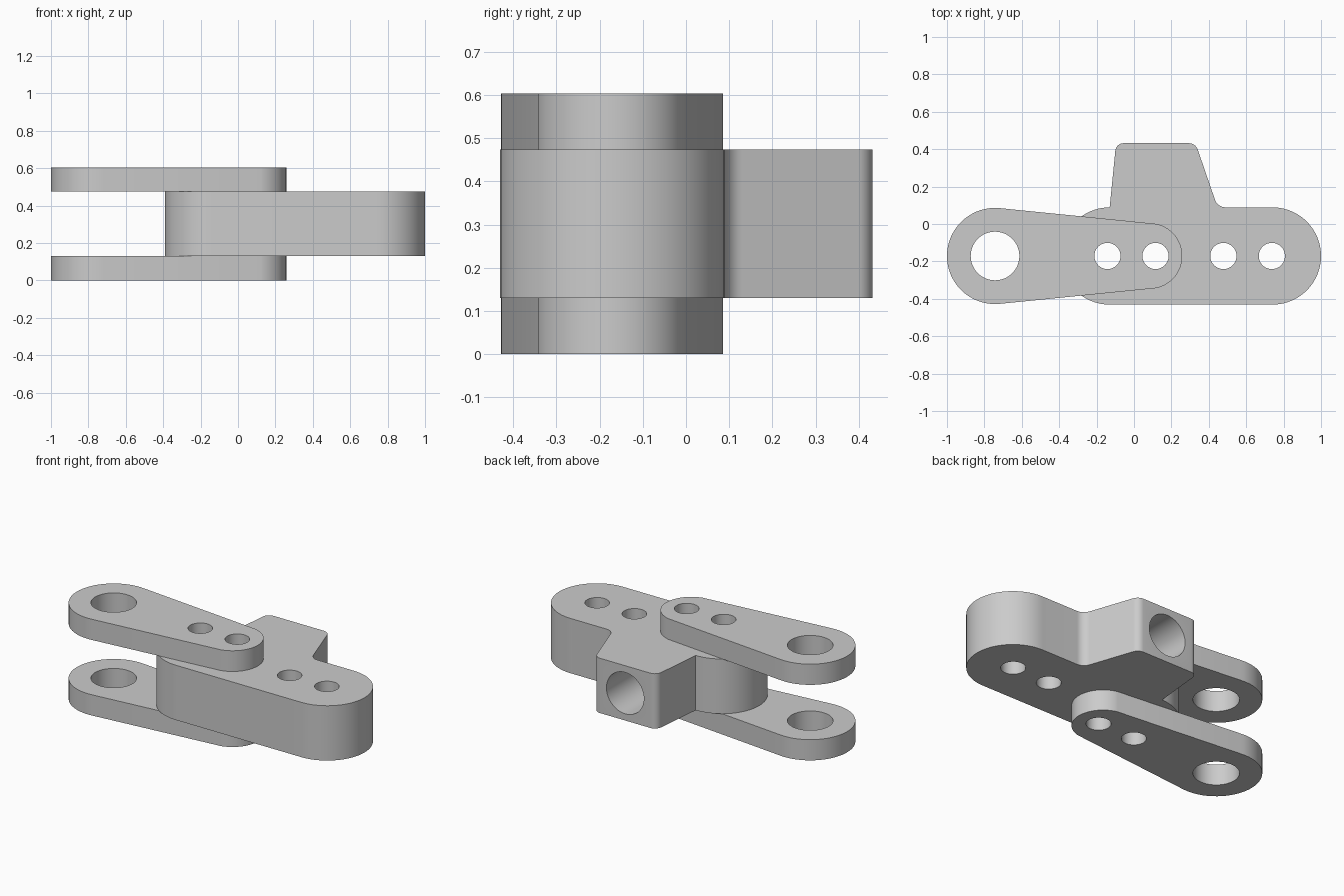
import bpy, bmesh, math
from mathutils import Vector

if "Cube" in bpy.data.objects:
    bpy.data.objects.remove(bpy.data.objects["Cube"])

AXIS_Y = -0.171         # shared centre line of links and block
Z_LOW, Z_HIGH, Z_TOP = 0.13, 0.474, 0.604
PIN_X = (-0.142, 0.115, 0.478, 0.737)
PIN_R, BORE_R = 0.07, 0.13

grey = bpy.data.materials.new("plain grey")
grey.use_nodes = True
grey.diffuse_color = (0.6, 0.6, 0.6, 1)
grey.node_tree.nodes["Principled BSDF"].inputs["Base Color"].default_value = (0.6, 0.6, 0.6, 1)


def arc(cx, r, a0, a1, n=40):
    """Points on a circle about the centre line, angles in radians."""
    return [Vector((cx + r * math.cos(a0 + (a1 - a0) * i / n),
                    AXIS_Y + r * math.sin(a0 + (a1 - a0) * i / n))) for i in range(n + 1)]


def fillet(before, corner, after, r, n=8):
    """Rounded replacement for a profile corner."""
    u, v = (before - corner).normalized(), (after - corner).normalized()
    half = u.angle(v) / 2
    centre = corner + (u + v).normalized() * r / math.sin(half)
    p = corner + u * r / math.tan(half) - centre
    q = corner + v * r / math.tan(half) - centre
    start = math.atan2(p.y, p.x)
    turn = math.atan2(p.x * q.y - p.y * q.x, p.dot(q))
    angles = [start + turn * i / n for i in range(n + 1)]
    return [centre + Vector((math.cos(a), math.sin(a))) * r for a in angles]


def extrude(name, profile, z0, z1):
    bm = bmesh.new()
    face = bm.faces.new([bm.verts.new((p.x, p.y, z0)) for p in profile])
    top = bmesh.ops.extrude_face_region(bm, geom=[face], use_keep_orig=True)["geom"]
    bmesh.ops.translate(bm, vec=(0, 0, z1 - z0),
                        verts=[g for g in top if isinstance(g, bmesh.types.BMVert)])
    bmesh.ops.recalc_face_normals(bm, faces=bm.faces)
    mesh = bpy.data.meshes.new(name)
    bm.to_mesh(mesh)
    bm.free()
    mesh.materials.append(grey)
    obj = bpy.data.objects.new(name, mesh)
    bpy.context.collection.objects.link(obj)
    return obj


def drill(obj, location, radius, depth, rotation=(0, 0, 0)):
    bpy.ops.mesh.primitive_cylinder_add(vertices=64, radius=radius, depth=depth,
                                        location=location, rotation=rotation)
    cutter = bpy.context.object
    cutter.hide_render = True
    cutter.data.materials.append(grey)
    mod = obj.modifiers.new("hole", "BOOLEAN")
    mod.operation, mod.solver, mod.object = "DIFFERENCE", "EXACT", cutter
    return cutter


def finish(obj, cutters):
    """Bake the holes, drop the cutters and smooth the round walls."""
    graph = bpy.context.evaluated_depsgraph_get()
    mesh = bpy.data.meshes.new_from_object(obj.evaluated_get(graph))
    obj.modifiers.clear()
    obj.data = mesh
    for c in cutters:
        bpy.data.objects.remove(c)
    bpy.ops.object.select_all(action="DESELECT")
    obj.select_set(True)
    bpy.context.view_layer.objects.active = obj
    bpy.ops.object.shade_smooth_by_angle(angle=math.radians(25))


# Tapered link plates above and below the block
big_x, big_r, small_x, small_r = -0.743, 0.257, 0.082, 0.176
tip = math.radians(77)
tangent = math.radians(84)
link_profile = (arc(small_x, small_r, -tip, tip)
                + arc(big_x, big_r, tangent, 2 * math.pi - tangent))
for name, z0, z1 in (("lower_link", 0, Z_LOW), ("upper_link", Z_HIGH, Z_TOP)):
    link = extrude(name, link_profile, z0, z1)
    z = (z0 + z1) / 2
    cuts = [drill(link, (x, AXIS_Y, z), PIN_R, 0.4) for x in PIN_X[:2]]
    cuts.append(drill(link, (big_x, AXIS_Y, z), BORE_R, 0.4))
    finish(link, cuts)

# Central block: rounded bar with a tapered neck at the back
bar_r, bar_left, bar_right = 0.26, -0.13, 0.74
edge_y = AXIS_Y + bar_r
right_end = Vector((bar_right, edge_y))
neck = [Vector(p) for p in ((0.447, edge_y), (0.329, 0.432), (-0.096, 0.432), (bar_left, edge_y))]
block_profile = arc(bar_right, bar_r, -math.pi / 2, math.pi / 2)
block_profile += fillet(right_end, neck[0], neck[1], 0.06)
block_profile += fillet(neck[0], neck[1], neck[2], 0.05)
block_profile += fillet(neck[1], neck[2], neck[3], 0.045)
block_profile += arc(bar_left, bar_r, math.pi / 2, 3 * math.pi / 2)
block = extrude("pivot_block", block_profile, Z_LOW, Z_HIGH)
mid = (Z_LOW + Z_HIGH) / 2
cuts = [drill(block, (x, AXIS_Y, mid), PIN_R, 1) for x in PIN_X]
# Blind bore into the neck
cuts.append(drill(block, (0.12, 0.432, mid), BORE_R, 0.7, (math.pi / 2, 0, 0)))
finish(block, cuts)
